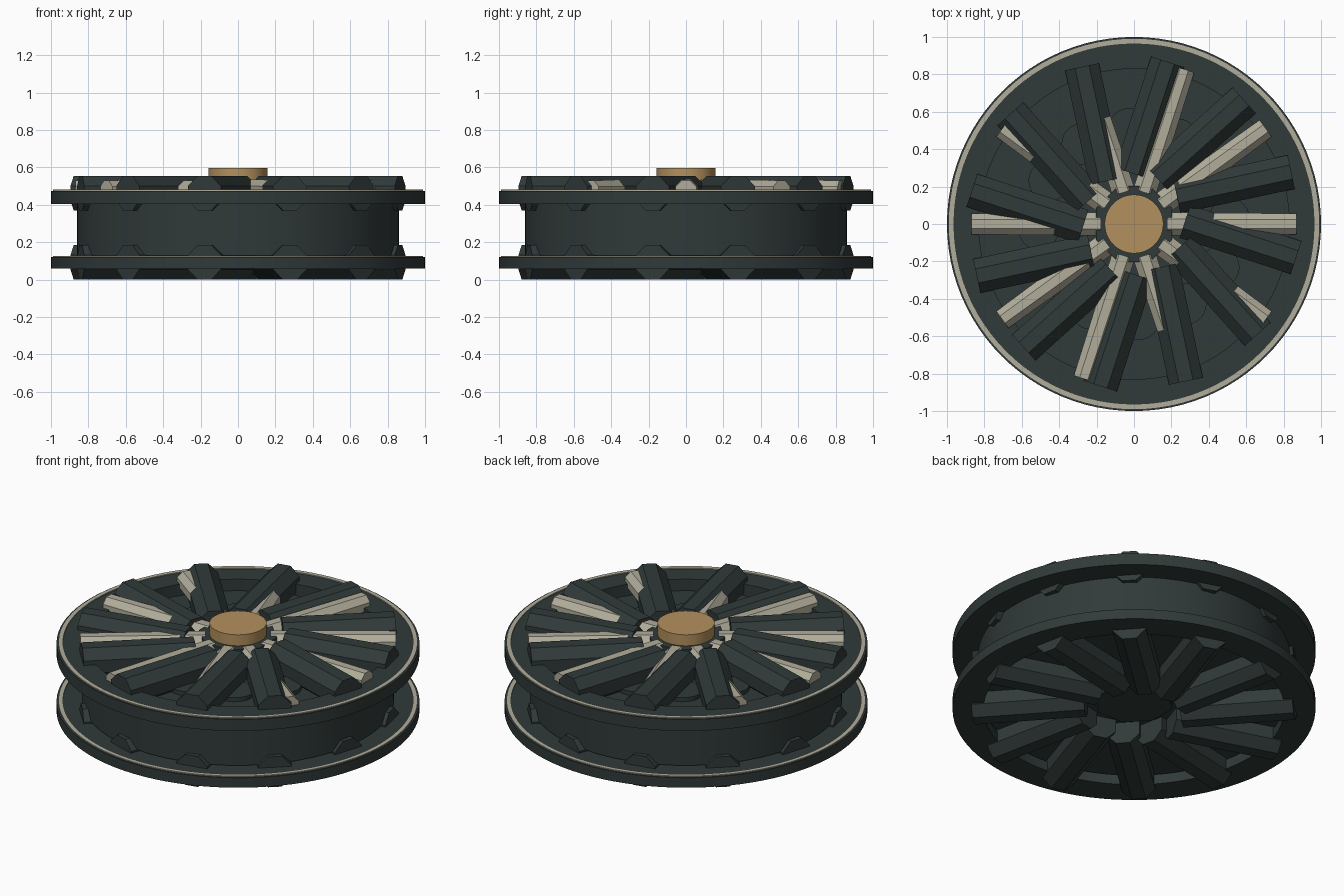
import bpy
import math
from mathutils import Matrix

cube = bpy.data.objects.get("Cube")
if cube:
    bpy.data.objects.remove(cube)


def material(name, rgb):
    m = bpy.data.materials.new(name)
    m.use_nodes = True
    m.diffuse_color = (*rgb, 1)
    bsdf = m.node_tree.nodes["Principled BSDF"]
    bsdf.inputs["Base Color"].default_value = (*rgb, 1)
    bsdf.inputs["Roughness"].default_value = 0.7
    return m


DARK = material("dark slate", (0.030, 0.042, 0.041))
PALE = material("pale stone", (0.44, 0.42, 0.33))
BRASS = material("brass", (0.45, 0.28, 0.11))


def finish(ob, name, mat, smooth=True):
    ob.name = name
    ob.data.materials.append(mat)
    if smooth:
        bpy.ops.object.select_all(action="DESELECT")
        ob.select_set(True)
        bpy.context.view_layer.objects.active = ob
        bpy.ops.object.shade_smooth_by_angle(angle=math.radians(30))
    return ob


def cylinder(name, mat, radius, z0, z1, sides=64, x=0, y=0):
    bpy.ops.mesh.primitive_cylinder_add(
        vertices=sides, radius=radius, depth=z1 - z0, location=(x, y, (z0 + z1) / 2))
    return finish(bpy.context.object, name, mat)


def ring(name, mat, inner, outer, z0, z1, sides=96):
    """Square-section annulus."""
    verts, faces = [], []
    for i in range(sides):
        a = math.tau * i / sides
        for r, z in ((inner, z0), (outer, z0), (outer, z1), (inner, z1)):
            verts.append((r * math.cos(a), r * math.sin(a), z))
        j = (i + 1) % sides
        for k in range(4):
            n = (k + 1) % 4
            faces.append((4 * i + k, 4 * j + k, 4 * j + n, 4 * i + n))
    mesh = bpy.data.meshes.new(name)
    mesh.from_pydata(verts, [], faces)
    ob = bpy.data.objects.new(name, mesh)
    bpy.context.collection.objects.link(ob)
    return finish(ob, name, mat)


def rod(name, mat, angle, start, end, offset, z, r0, r1, sides=8):
    """Rod lying along the given heading, shifted sideways by offset."""
    bpy.ops.mesh.primitive_cone_add(
        vertices=sides, radius1=r0, radius2=r1, depth=end - start)
    ob = bpy.context.object
    # Flat facet up, axis along x, then turned about the hub
    ob.data.transform(
        Matrix.Rotation(math.radians(angle), 4, "Z")
        @ Matrix.Translation(((start + end) / 2, offset, z))
        @ Matrix.Rotation(math.pi / 2, 4, "Y")
        @ Matrix.Rotation(math.pi / sides, 4, "Z"))
    return finish(ob, name, mat, smooth=False)


# Central drum between the two flanges
cylinder("drum", DARK, 0.86, 0.13, 0.405, 96)

# Flanges with a pale trim line on each upper face
for side, z0, z1 in (("lower", 0.06, 0.12), ("upper", 0.405, 0.475)):
    ring(side + "_flange", DARK, 0.83, 1.0, z0, z1)
    ring(side + "_trim", PALE, 0.965, 0.99, z1 - 0.002, z1 + 0.006)

# Twelve skewed spokes on each face
for side, z in (("lower", 0.0925), ("upper", 0.4625)):
    for i in range(12):
        rod(f"{side}_spoke_{i + 1}", DARK, 12 + 30 * i, 0.255, 0.88, 0.097, z, 0.1, 0.1)

# Ten pale radial rods between the upper spokes
for i in range(10):
    rod(f"pale_rod_{i + 1}", PALE, 36 * i, 0.18, 0.87, 0, 0.475, 0.068, 0.06)

# Low bosses on the upper drum face
for i in range(12):
    a = math.radians(3 + 30 * i)
    cylinder(f"boss_{i + 1}", DARK, 0.11, 0.40, 0.43, 24,
             0.51 * math.cos(a), 0.51 * math.sin(a))

# Hub collar and brass cap
collar = cylinder("hub_collar", DARK, 0.22, 0.1, 0.53, 8)
collar.rotation_euler.z = math.pi / 8
cylinder("hub_cap", BRASS, 0.157, 0.40, 0.597, 48)
